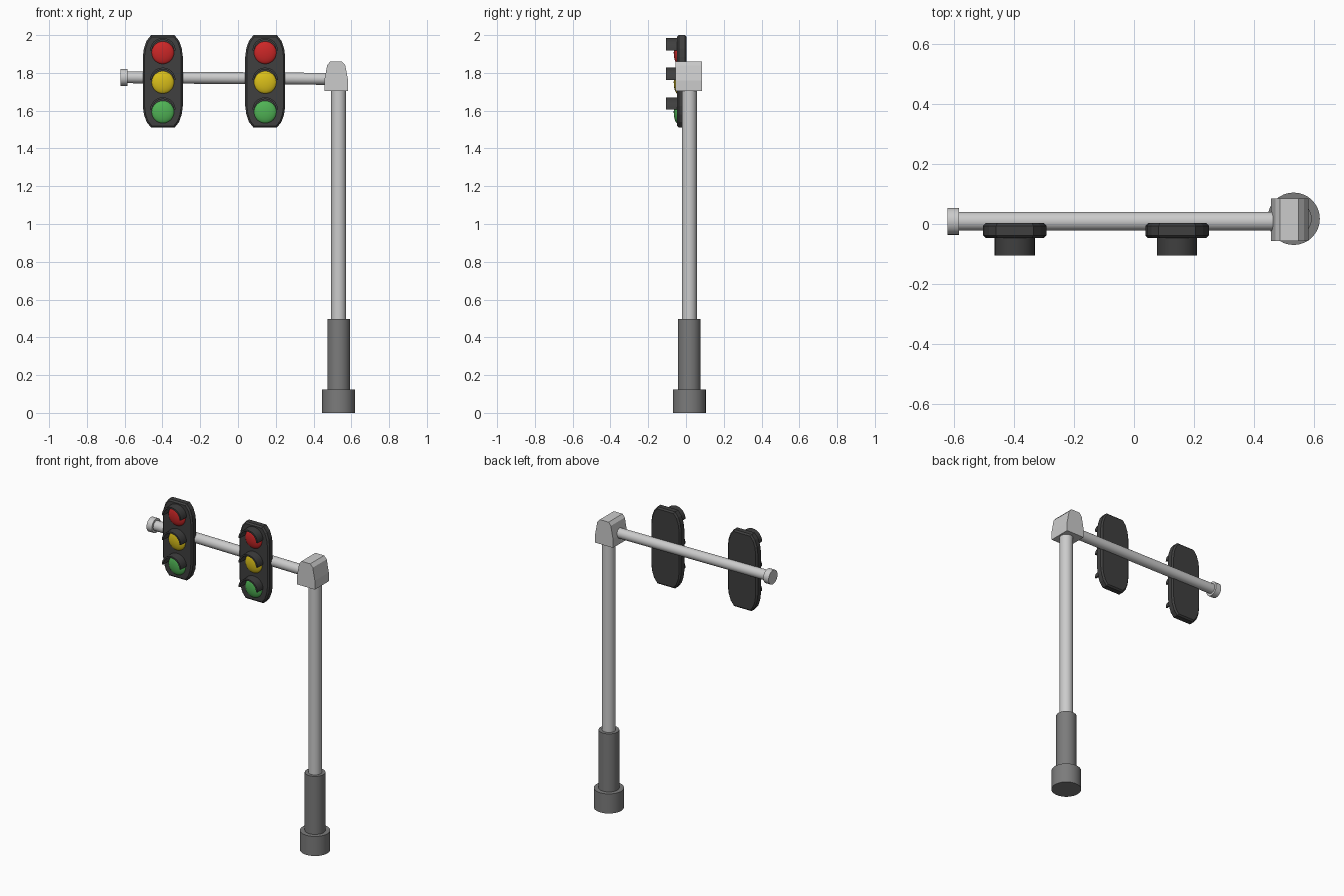
import bpy, bmesh, math
from mathutils import Vector

if "Cube" in bpy.data.objects:
    bpy.data.objects.remove(bpy.data.objects["Cube"])


def material(name, rgb):
    m = bpy.data.materials.new(name)
    m.diffuse_color = (*rgb, 1)
    m.use_nodes = True
    m.node_tree.nodes["Principled BSDF"].inputs["Base Color"].default_value = m.diffuse_color
    return m


DARK = material("housing_dark", (0.05, 0.05, 0.05))
BASE = material("base_grey", (0.2, 0.2, 0.2))
LENSES = [("red", 1.907, material("red", (0.6, 0.02, 0.02))),
          ("yellow", 1.75, material("yellow", (0.7, 0.52, 0.01))),
          ("green", 1.593, material("green", (0.08, 0.45, 0.09)))]


def finish(ob, name, mat, smooth=True):
    ob.name = name
    if mat:
        ob.data.materials.append(mat)
    if smooth:
        bpy.ops.object.select_all(action='DESELECT')
        ob.select_set(True)
        bpy.context.view_layer.objects.active = ob
        bpy.ops.object.shade_smooth_by_angle(angle=math.radians(30))
    return ob


def rod(name, a, b, r, mat=None):
    """Cylinder from point a to point b."""
    a, b = Vector(a), Vector(b)
    bpy.ops.mesh.primitive_cylinder_add(vertices=32, radius=r, depth=(b - a).length,
                                        location=(a + b) / 2)
    ob = bpy.context.object
    ob.rotation_euler = (b - a).to_track_quat('Z', 'Y').to_euler()
    return finish(ob, name, mat)


def extrude(name, profile, y0, y1, mat=None, bevel=0.0, smooth=False):
    """Prism from an xz profile, running from y0 to y1."""
    bm = bmesh.new()
    face = bm.faces.new([bm.verts.new((x, y0, z)) for x, z in profile])
    new = bmesh.ops.extrude_face_region(bm, geom=[face])["geom"]
    bmesh.ops.translate(bm, vec=(0, y1 - y0, 0),
                        verts=[g for g in new if isinstance(g, bmesh.types.BMVert)])
    if bevel:
        rim = [e for e in bm.edges if abs(e.verts[0].co.y - e.verts[1].co.y) < 1e-6]
        bmesh.ops.bevel(bm, geom=rim, offset=bevel, segments=1, affect='EDGES')
    bmesh.ops.recalc_face_normals(bm, faces=bm.faces)
    me = bpy.data.meshes.new(name)
    bm.to_mesh(me)
    bm.free()
    ob = bpy.data.objects.new(name, me)
    bpy.context.collection.objects.link(ob)
    return finish(ob, name, mat, smooth)


def lens(name, x, z, mat):
    """Shallow dome facing the front."""
    bpy.ops.mesh.primitive_uv_sphere_add(segments=32, ring_count=16, radius=1,
                                         location=(x, -0.044, z))
    ob = bpy.context.object
    ob.scale = (0.06, 0.021, 0.06)
    return finish(ob, name, mat)


# Post
PX, PY = 0.533, 0.0175
rod("base", (PX, PY, 0), (PX, PY, 0.125), 0.0875, BASE)
rod("sleeve", (PX, PY, 0.12), (PX, PY, 0.496), 0.06, BASE)
rod("pole", (PX, PY, 0.49), (PX, PY, 1.72), 0.0395)

# Corner joint
extrude("corner_joint", [(0.457, 1.704), (0.583, 1.704), (0.583, 1.76), (0.568, 1.84),
                         (0.55, 1.86), (0.488, 1.86), (0.472, 1.84), (0.457, 1.76)],
        -0.056, 0.085)

# Arm and its end cap
rod("arm", (-0.6, 0.009, 1.777), (0.5, 0.009, 1.768), 0.0315)
rod("arm_end_cap", (-0.622, 0.009, 1.776), (-0.584, 0.009, 1.776), 0.045)

# Signal heads: housing, three lenses and three half-round visors each
quarter = [(0.106, 0.13), (0.1, 0.175), (0.086, 0.215), (0.062, 0.245)]
outline = (quarter + [(-x, z) for x, z in reversed(quarter)]
           + [(-x, -z) for x, z in quarter] + [(x, -z) for x, z in reversed(quarter)])
arc = [math.pi * i / 16 for i in range(17)]
for side, cx in (("left", -0.398), ("right", 0.144)):
    extrude(side + "_housing", [(cx + x, 1.755 + z) for x, z in outline],
            0.003, -0.047, DARK, bevel=0.009)
    for colour, z, mat in LENSES:
        lens(f"{side}_{colour}_lens", cx, z, mat)
        ring = [(cx + 0.067 * math.cos(t), z + 0.012 + 0.066 * math.sin(t)) for t in arc]
        ring += [(cx + 0.057 * math.cos(t), z + 0.012 + 0.056 * math.sin(t))
                 for t in reversed(arc)]
        extrude(f"{side}_{colour}_visor", ring, -0.04, -0.105, DARK, smooth=True)
